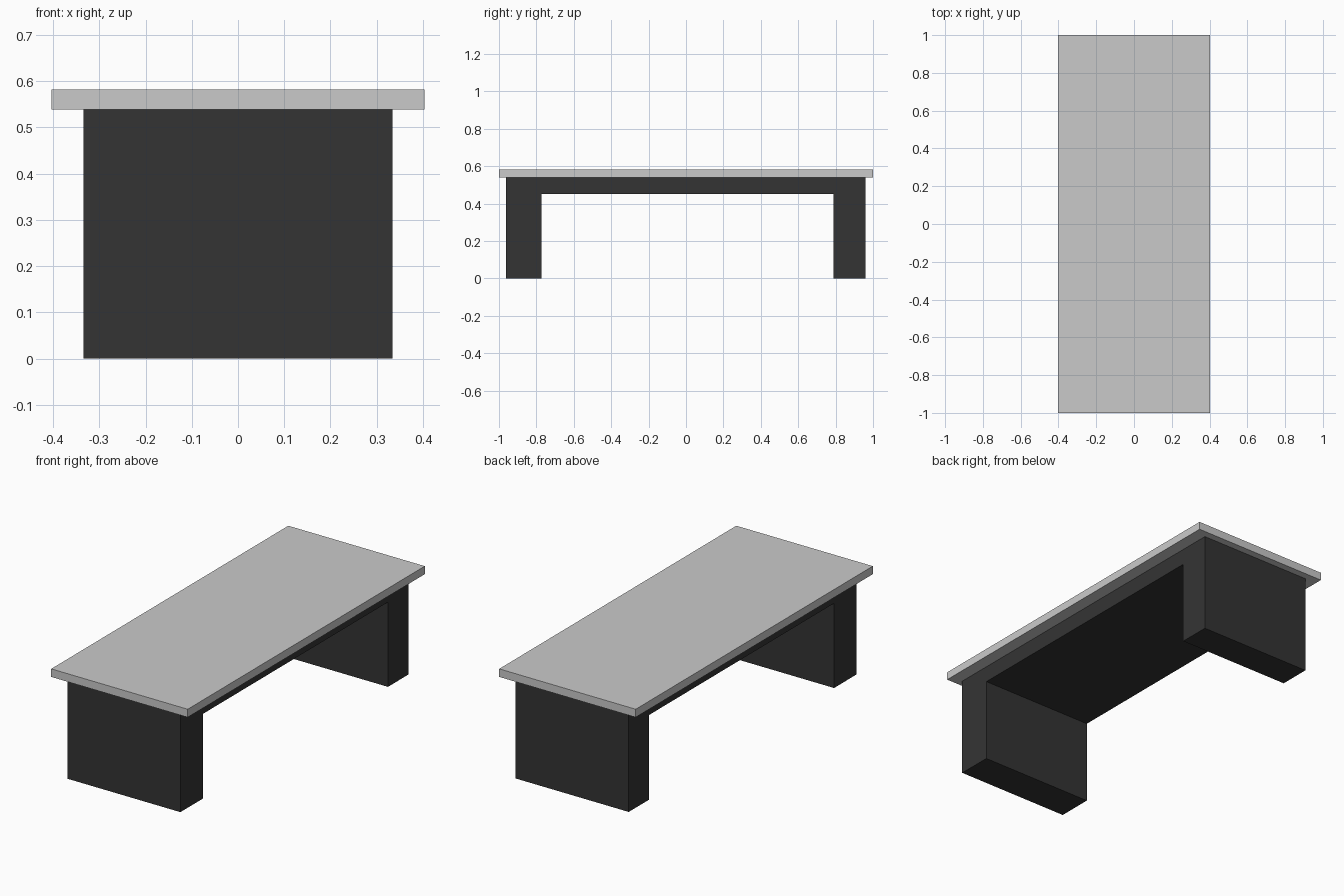
import bpy
import bmesh

if "Cube" in bpy.data.objects:
    bpy.data.objects.remove(bpy.data.objects["Cube"])


def material(name, value):
    mat = bpy.data.materials.new(name)
    mat.diffuse_color = (value, value, value, 1.0)
    mat.use_nodes = True
    mat.node_tree.nodes["Principled BSDF"].inputs["Base Color"].default_value = mat.diffuse_color
    return mat


def extrude_x(name, profile, half_width, mat):
    """Extrude a closed (y, z) profile symmetrically along x."""
    bm = bmesh.new()
    face = bm.faces.new([bm.verts.new((-half_width, y, z)) for y, z in profile])
    result = bmesh.ops.extrude_face_region(bm, geom=[face])
    verts = [v for v in result["geom"] if isinstance(v, bmesh.types.BMVert)]
    bmesh.ops.translate(bm, verts=verts, vec=(2 * half_width, 0, 0))
    bmesh.ops.recalc_face_normals(bm, faces=bm.faces)
    mesh = bpy.data.meshes.new(name)
    bm.to_mesh(mesh)
    bm.free()
    mesh.materials.append(mat)
    obj = bpy.data.objects.new(name, mesh)
    bpy.context.collection.objects.link(obj)
    return obj


light_grey = material("light grey", 0.59)
charcoal = material("charcoal", 0.034)

TOP_Z, JOIN_Z, BEAM_Z = 0.582, 0.539, 0.452

# Base: two slab legs joined by a beam, the front leg slightly thicker
extrude_x("base_frame", [
    (-0.963, 0), (-0.772, 0), (-0.772, BEAM_Z), (0.788, BEAM_Z),
    (0.788, 0), (0.96, 0), (0.96, JOIN_Z), (-0.963, JOIN_Z),
], 0.334, charcoal)

# Overhanging table top
extrude_x("table_top", [
    (-1, JOIN_Z), (1, JOIN_Z), (1, TOP_Z), (-1, TOP_Z),
], 0.403, light_grey)
